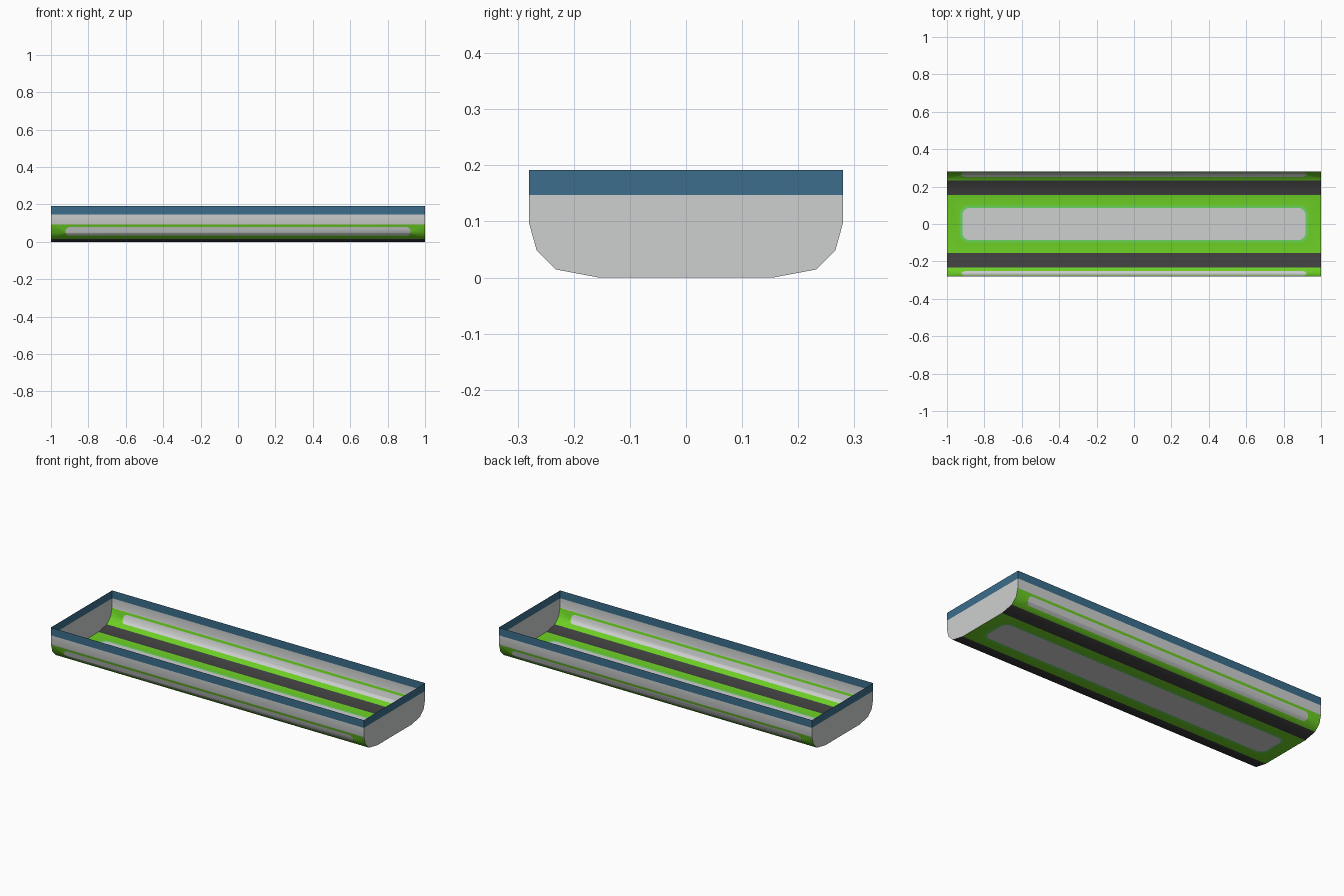
import bpy, bmesh, math

if "Cube" in bpy.data.objects:
    bpy.data.objects.remove(bpy.data.objects["Cube"])

L = 1.0                      # half length
RIM, TOP = 0.147, 0.192      # blue rim heights
# half cross-section (y, z), from the middle of the floor up to the rim
PROFILE = [(0, 0), (0.155, 0), (0.232, 0.0145), (0.266, 0.048), (0.28, 0.098), (0.28, TOP)]
ARC = [0.0]
for a, b in zip(PROFILE, PROFILE[1:]):
    ARC.append(ARC[-1] + math.dist(a, b))


def material(name, rgb):
    m = bpy.data.materials.new(name)
    lin = [(c / 255 / 12.92 if c < 11 else ((c / 255 + 0.055) / 1.055) ** 2.4) for c in rgb]
    m.diffuse_color = (*lin, 1)
    m.use_nodes = True
    m.node_tree.nodes["Principled BSDF"].inputs["Base Color"].default_value = m.diffuse_color
    return m


MATS = [material("light_grey", (205, 208, 207)), material("green", (108, 206, 36)),
        material("dark_grey", (62, 62, 62)), material("blue", (60, 110, 140)),
        material("pale_green", (104, 212, 90))]
GREY, GREEN, DARK, BLUE, PALE = range(5)


def finish(name, bm):
    me = bpy.data.meshes.new(name)
    bm.to_mesh(me)
    bm.free()
    for m in MATS:
        me.materials.append(m)
    ob = bpy.data.objects.new(name, me)
    bpy.context.collection.objects.link(ob)
    return ob


def arc_at(z):
    """Distance along the profile at height z."""
    for i in range(1, len(PROFILE) - 1):
        z0, z1 = PROFILE[i][1], PROFILE[i + 1][1]
        if z0 <= z <= z1:
            return ARC[i] + (z - z0) / (z1 - z0) * (ARC[i + 1] - ARC[i])


def fold(s):
    """Map distance along the profile to (y, z)."""
    t = min(abs(s), ARC[-1])
    for i in range(len(ARC) - 1):
        if t <= ARC[i + 1] + 1e-6:
            f = (t - ARC[i]) / (ARC[i + 1] - ARC[i])
            (y0, z0), (y1, z1) = PROFILE[i], PROFILE[i + 1]
            return math.copysign(y0 + f * (y1 - y0), s), z0 + f * (z1 - z0)


def outline(hx, s0, s1, r, n=6):
    """Rounded rectangle on the unfolded sheet."""
    pts = []
    corners = [(hx - r, s1 - r), (r - hx, s1 - r), (r - hx, s0 + r), (hx - r, s0 + r)]
    for q, (cx, cy) in enumerate(corners):
        for k in range(n + 1):
            a = math.pi / 2 * (q + k / n)
            pts.append((cx + r * math.cos(a), cy + r * math.sin(a), 0))
    return pts


def band(bm, s0, s1, mat, *panels):
    """Full-length strip with nested rounded panels (half x, s0, s1, radius, material)."""
    def face(vs, m):
        bm.faces.new(vs).material_index = m
    if not panels:
        face([bm.verts.new(p) for p in ((-L, s0, 0), (L, s0, 0), (L, s1, 0), (-L, s1, 0))], mat)
        return
    ring = [bm.verts.new(p) for p in outline(L, s0, s1, 0)]
    for hx, a, b, r, m in panels:
        inner = [bm.verts.new(p) for p in outline(hx, a, b, r)]
        for i in range(len(ring)):
            j = (i + 1) % len(ring)
            face((ring[i], ring[j], inner[j], inner[i]), mat)
        ring, mat = inner, m
    face(ring, mat)


# Hull: painted flat sheet, scored at the folds, then folded into the trough
bm = bmesh.new()
floor, skid, green_top, rim = ARC[1], ARC[2], arc_at(0.092), arc_at(RIM)
band(bm, -floor, floor, GREEN, (0.932, -0.1, 0.1, 0.05, PALE), (0.918, -0.086, 0.086, 0.04, GREY))
for sg in (-1, 1):
    def strip(a, b, mat, *panels):
        band(bm, *sorted((sg * a, sg * b)), mat, *panels)
    p0, p1 = sorted((sg * arc_at(0.034), sg * arc_at(0.079)))
    strip(floor, skid, DARK)
    strip(skid, green_top, GREEN, (0.922, p0, p1, 0.022, GREY))
    strip(green_top, rim, GREY)
    strip(rim, ARC[-1], BLUE)
bmesh.ops.remove_doubles(bm, verts=bm.verts[:], dist=1e-5)
for s in ARC[3:5]:
    for sg in (-1, 1):
        bmesh.ops.bisect_plane(bm, geom=bm.verts[:] + bm.edges[:] + bm.faces[:], dist=1e-6,
                               plane_co=(0, sg * s, 0), plane_no=(0, 1, 0))
for v in bm.verts:
    v.co.y, v.co.z = fold(v.co.y)
bmesh.ops.reverse_faces(bm, faces=bm.faces[:])
hull = finish("hull", bm)
bpy.context.view_layer.objects.active = hull
hull.select_set(True)
bpy.ops.object.shade_smooth_by_angle(angle=math.radians(40))

# End walls: grey panel below, blue rim above
for name, sg in (("left_end", -1), ("right_end", 1)):
    bm = bmesh.new()
    right = PROFILE[1:-1] + [(0.28, RIM)]
    lower = right + [(-y, z) for y, z in reversed(right)]
    upper = [(-0.28, RIM), (0.28, RIM), (0.28, TOP), (-0.28, TOP)]
    for pts, mat in ((lower, GREY), (upper, BLUE)):
        f = bm.faces.new([bm.verts.new((sg * L, y, z)) for y, z in pts[::sg]])
        f.material_index = mat
    bmesh.ops.remove_doubles(bm, verts=bm.verts[:], dist=1e-5)
    finish(name, bm)
